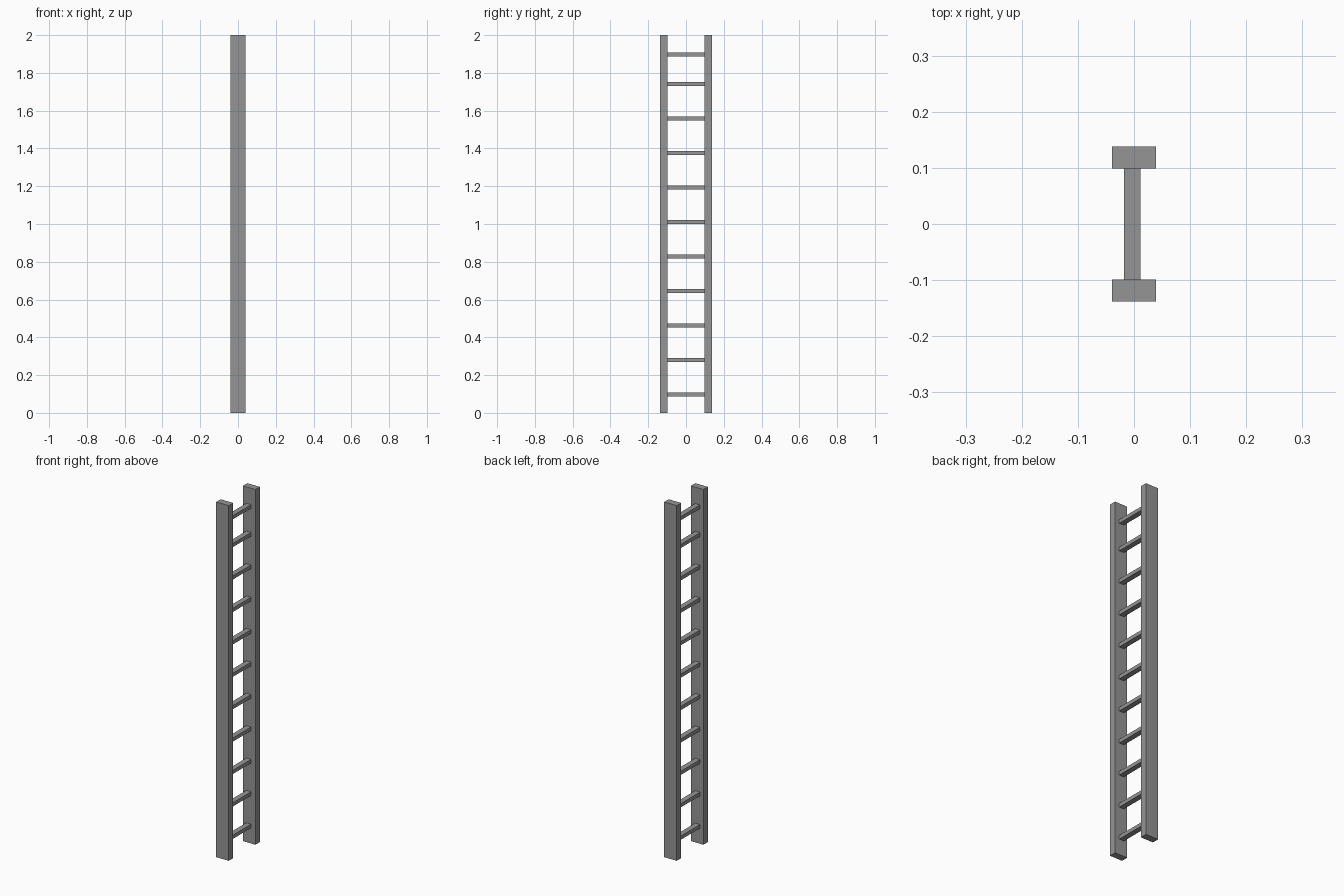
import bpy

# Remove the default cube
cube = bpy.data.objects.get("Cube")
if cube:
    bpy.data.objects.remove(cube, do_unlink=True)

# Single flat grey
GREY = (0.3, 0.3, 0.3, 1)
grey = bpy.data.materials.new("grey")
grey.use_nodes = True
grey.diffuse_color = GREY
grey.node_tree.nodes["Principled BSDF"].inputs["Base Color"].default_value = GREY


def box(name, centre, size):
    bpy.ops.mesh.primitive_cube_add(size=1, location=centre)
    obj = bpy.context.object
    obj.name = name
    obj.scale = size
    bpy.ops.object.transform_apply(location=False, rotation=False, scale=True)
    obj.data.materials.append(grey)
    return obj


# Two upright side rails
for name, side in (("front_rail", -1), ("back_rail", 1)):
    box(name, (0, side * 0.1185, 1), (0.078, 0.039, 2))

# Evenly spaced rungs, with the top one set slightly closer
heights = [0.098 + 0.1825 * i for i in range(10)] + [1.897]
for i, z in enumerate(heights, 1):
    box(f"rung_{i}", (-0.003, 0, z), (0.03, 0.198, 0.021))
